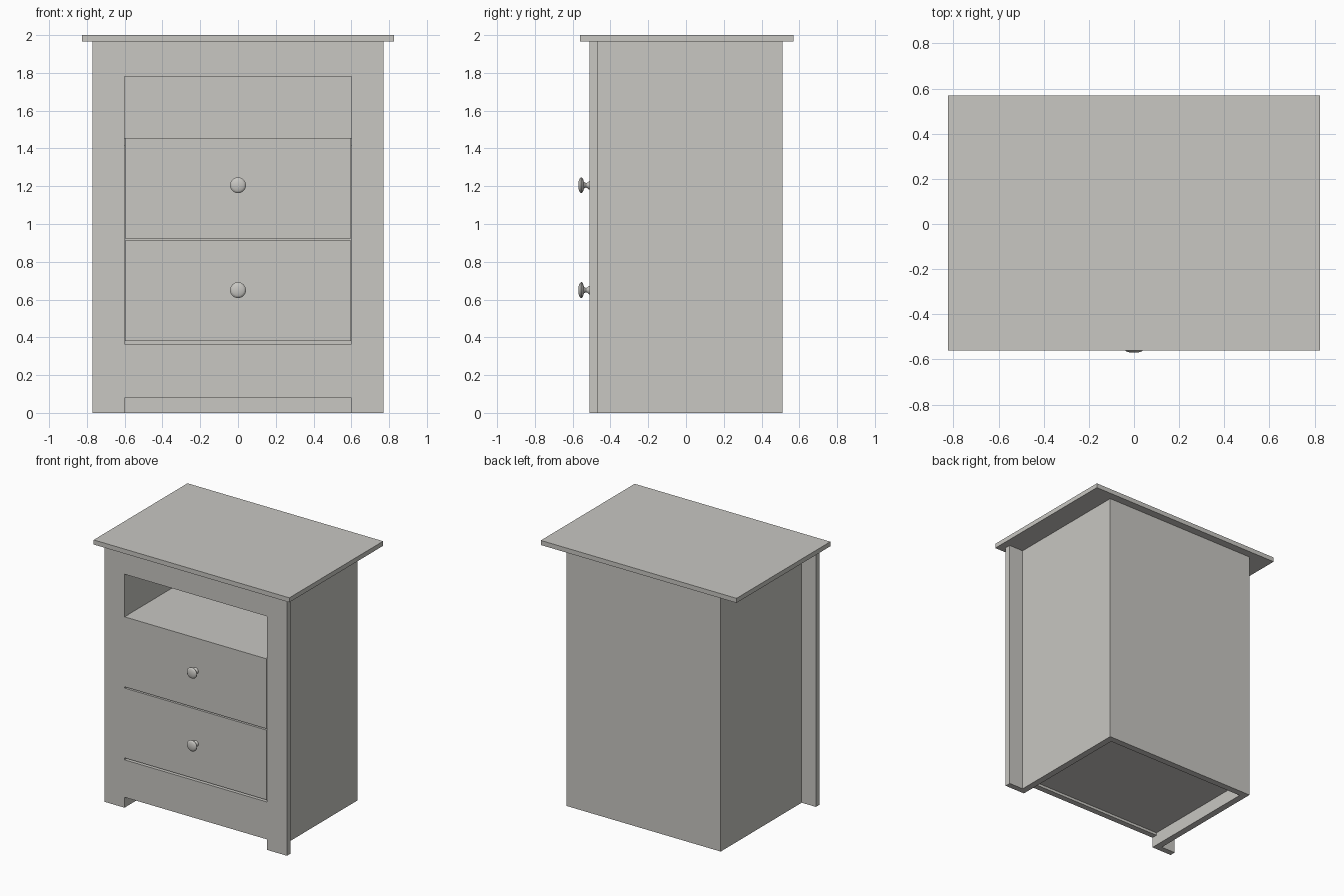
import bpy, bmesh, math
from mathutils import Matrix

if "Cube" in bpy.data.objects:
    bpy.data.objects.remove(bpy.data.objects["Cube"])

mat = bpy.data.materials.new("warm_grey")
mat.diffuse_color = (0.58, 0.57, 0.54, 1)
mat.use_nodes = True
mat.node_tree.nodes["Principled BSDF"].inputs["Base Color"].default_value = mat.diffuse_color


def finish(bm, name):
    bmesh.ops.recalc_face_normals(bm, faces=bm.faces[:])
    me = bpy.data.meshes.new(name)
    bm.to_mesh(me)
    bm.free()
    me.materials.append(mat)
    ob = bpy.data.objects.new(name, me)
    bpy.context.collection.objects.link(ob)
    return ob


def box(name, x0, x1, y0, y1, z0, z1):
    bm = bmesh.new()
    bmesh.ops.create_cube(bm, size=1)
    for v in bm.verts:
        v.co = (x1 if v.co.x > 0 else x0,
                y1 if v.co.y > 0 else y0,
                z1 if v.co.z > 0 else z0)
    return finish(bm, name)


FRONT, FRAME_BACK, BACK = -0.51, -0.465, 0.51
TOP = 1.965

# Table top
box("top_board", -0.825, 0.825, -0.56, 0.57, TOP, 2.0)

# Front frame: grid of cells with the drawer opening and foot cutout left out
xs = [-0.77, -0.6, 0.6, 0.77]
zs = [0, 0.08, 0.365, 1.78, TOP]
bm = bmesh.new()
grid = [[bm.verts.new((x, FRONT, z)) for z in zs] for x in xs]
for i in range(3):
    for j in range(4):
        if i == 1 and j in (0, 2):
            continue
        bm.faces.new((grid[i][j], grid[i + 1][j], grid[i + 1][j + 1], grid[i][j + 1]))
ext = bmesh.ops.extrude_face_region(bm, geom=bm.faces[:], use_keep_orig=True)
for g in ext["geom"]:
    if isinstance(g, bmesh.types.BMVert):
        g.co.y = FRAME_BACK
finish(bm, "front_frame")

# Carcass
for side, s in (("left", -1), ("right", 1)):
    box(side + "_side_panel", min(s * 0.6, s * 0.65), max(s * 0.6, s * 0.65),
        FRAME_BACK, BACK, 0, TOP)
box("back_panel", -0.6, 0.6, 0.46, BACK, 0, TOP)
box("floor_board", -0.6, 0.6, FRAME_BACK, 0.46, 0.1, 0.14)
box("open_shelf", -0.6, 0.6, FRAME_BACK, 0.46, 1.415, 1.455)

# Knob profile: (radius, distance out from the drawer front)
profile = [(0.024, -0.002), (0.022, 0.004), (0.014, 0.012), (0.012, 0.02), (0.017, 0.03),
           (0.036, 0.036), (0.042, 0.042), (0.042, 0.046), (0.034, 0.054),
           (0.032, 0.055), (0.018, 0.059), (0, 0.06)]

# Drawers with turned knobs
for name, z0, z1, kz in (("lower", 0.38, 0.912, 0.65), ("upper", 0.922, 1.455, 1.205)):
    box(name + "_drawer_front", -0.598, 0.598, FRONT, FRAME_BACK, z0, z1)
    bm = bmesh.new()
    vs = [bm.verts.new((r, FRONT - d, kz)) for r, d in profile]
    es = [bm.edges.new(p) for p in zip(vs, vs[1:])]
    bmesh.ops.spin(bm, geom=vs + es, cent=(0, 0, kz), axis=(0, 1, 0),
                   angle=2 * math.pi, steps=32, use_duplicate=False)
    bmesh.ops.remove_doubles(bm, verts=bm.verts[:], dist=1e-5)
    knob = finish(bm, name + "_knob")
    bpy.ops.object.select_all(action='DESELECT')
    knob.select_set(True)
    bpy.context.view_layer.objects.active = knob
    bpy.ops.object.shade_smooth_by_angle(angle=math.radians(40))
